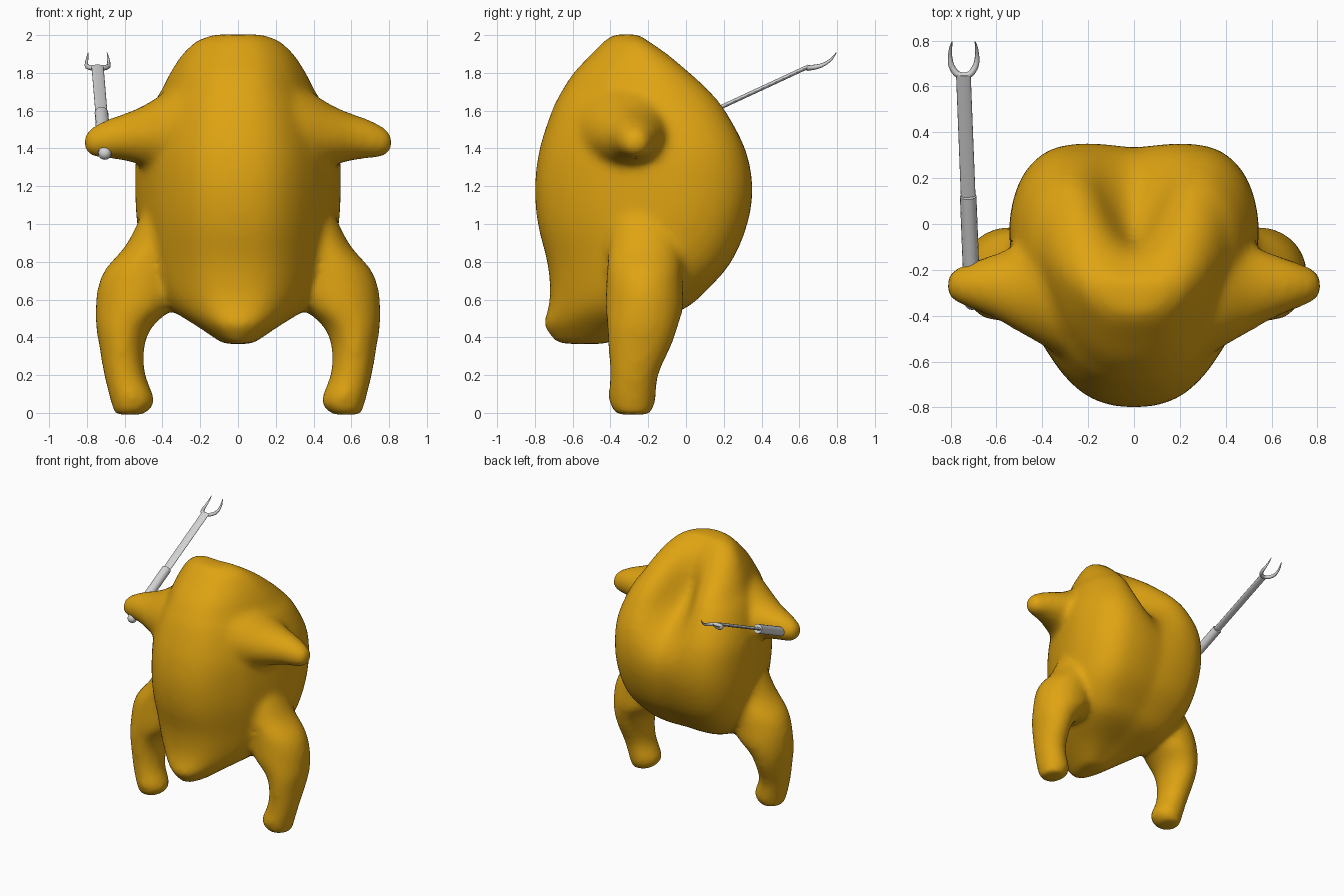
import bpy, bmesh, math
from mathutils import Vector

cube = bpy.data.objects.get("Cube")
if cube:
    bpy.data.objects.remove(cube, do_unlink=True)


def material(name, rgb, rough):
    m = bpy.data.materials.new(name)
    m.use_nodes = True
    m.diffuse_color = (*rgb, 1)
    bsdf = m.node_tree.nodes["Principled BSDF"]
    bsdf.inputs["Base Color"].default_value = (*rgb, 1)
    bsdf.inputs["Roughness"].default_value = rough
    return m


golden = material("roasted golden skin", (0.74, 0.37, 0.006), 0.6)
steel = material("pale steel", (0.66, 0.66, 0.66), 0.5)


def loft(bm, rings):
    """Skin a closed solid through a list of rings."""
    loops = [[bm.verts.new(p) for p in ring] for ring in rings]
    n = len(loops[0])
    for a, b in zip(loops, loops[1:]):
        for i in range(n):
            j = (i + 1) % n
            bm.faces.new((a[i], a[j], b[j], b[i]))
    bm.faces.new(loops[0][::-1])
    bm.faces.new(loops[-1])


def refine(rows, steps=3):
    """Smooth Catmull-Rom interpolation between rows of numbers."""
    out = []
    for i in range(len(rows) - 1):
        p0, p1, p2, p3 = (rows[max(0, i - 1)], rows[i], rows[i + 1],
                          rows[min(len(rows) - 1, i + 2)])
        for s in range(steps):
            t = s / steps
            out.append([b + 0.5 * t * (c - a + t * (2 * a - 5 * b + 4 * c - d
                        + t * (3 * (b - c) + d - a)))
                        for a, b, c, d in zip(p0, p1, p2, p3)])
    return out + [list(rows[-1])]


def ellipse(n=20):
    return [(math.cos(math.tau * i / n), math.sin(math.tau * i / n)) for i in range(n)]


bm = bmesh.new()

# Torso: one half outline, narrow at the breast and wide at the back
half = refine([(0, -1), (.2, -.98), (.38, -.91), (.53, -.79), (.66, -.63), (.8, -.4),
               (.94, -.02), (1, .36), (.91, .72), (.69, .94), (.36, 1), (0, .98)])
outline = half + [(-x, y) for x, y in half[-2:0:-1]]

# Height, breast y, back y, half width
torso = refine([
    (.365, -.68, -.42, .08), (.46, -.75, -.24, .22), (.55, -.73, -.01, .36),
    (.65, -.72, .11, .44), (.8, -.735, .24, .5), (1, -.785, .325, .535),
    (1.2, -.80, .355, .545), (1.4, -.775, .325, .535), (1.6, -.71, .23, .47),
    (1.7, -.66, .155, .41), (1.8, -.595, .05, .36), (1.9, -.50, -.075, .295),
    (1.97, -.43, -.18, .22), (2.004, -.38, -.23, .13)])
rings = []
for z, front, back, w in torso:
    ring = []
    for u, v in outline:
        x, y = u * w, (front + back) / 2 + v * (back - front) / 2
        # Hollow running down the upper back
        if v > 0:
            y -= .25 * v * math.exp(-(x / .15) ** 2 - ((z - 1.62) / .25) ** 2)
        ring.append(Vector((x, y, z)))
    rings.append(ring)
loft(bm, rings)

# Drumsticks: height, inner x, outer x, centre y, radius y
leg = refine([
    (-.01, .5, .655, -.28, .09), (.06, .438, .675, -.285, .125),
    (.2, .49, .71, -.275, .13), (.35, .495, .735, -.245, .168),
    (.46, .45, .753, -.23, .19), (.56, .34, .755, -.22, .208),
    (.66, .3, .745, -.22, .205), (.76, .3, .705, -.22, .2), (.88, .3, .6, -.22, .19),
    (1, .3, .535, -.22, .17), (1.1, .3, .49, -.22, .13)])
# Wings: x, centre y, radius y, centre z, radius z
wing = refine([
    (.28, -.29, .31, 1.48, .28), (.4, -.285, .245, 1.48, .21),
    (.5, -.283, .19, 1.468, .16), (.6, -.272, .145, 1.46, .125),
    (.68, -.268, .114, 1.452, .106), (.76, -.268, .082, 1.436, .084),
    (.815, -.268, .05, 1.43, .045)])
for side in (1, -1):
    loft(bm, [[(side * ((a + b) / 2 + (b - a) / 2 * c), cy + ry * s, z)
               for c, s in ellipse()] for z, a, b, cy, ry in leg])
    loft(bm, [[(side * x, cy + ry * c, cz + rz * s) for c, s in ellipse()]
              for x, cy, ry, cz, rz in wing])

bmesh.ops.recalc_face_normals(bm, faces=bm.faces)
mesh = bpy.data.meshes.new("roast_bird")
bm.to_mesh(mesh)
bm.free()
bird = bpy.data.objects.new("roast_bird", mesh)
bpy.context.collection.objects.link(bird)
mesh.materials.append(golden)
# Fuse torso, legs and wings into one soft skin
fuse = bird.modifiers.new("fuse", 'REMESH')
fuse.mode = 'VOXEL'
fuse.voxel_size = 0.024
fuse.use_smooth_shade = True
soft = bird.modifiers.new("soften", 'SMOOTH')
soft.factor = 0.5
soft.iterations = 10
for p in mesh.polygons:
    p.use_smooth = True

# Fork axis, from the ball at its butt up to the prongs
butt, neck = Vector((-.705, -.34, 1.375)), Vector((-.743, .63, 1.825))


def smooth(ob, name):
    ob.name = name
    ob.data.materials.append(steel)
    bpy.ops.object.shade_smooth_by_angle(angle=math.radians(40))


def bar(name, t0, t1, width, thick):
    a, b = butt.lerp(neck, t0), butt.lerp(neck, t1)
    bpy.ops.mesh.primitive_cylinder_add(vertices=16, radius=0.5, depth=1,
                                        location=(a + b) / 2)
    ob = bpy.context.object
    ob.rotation_euler = (b - a).to_track_quat('Z', 'Y').to_euler()
    # Local axis that lies along world x carries the width
    across = abs((ob.rotation_euler.to_matrix() @ Vector((1, 0, 0))).x) > 0.7
    ob.scale = (width, thick, (b - a).length) if across else (thick, width, (b - a).length)
    smooth(ob, name)


bar("fork_handle", 0, .475, .072, .07)
bar("fork_shaft", .46, 1.02, .064, .022)
bpy.ops.mesh.primitive_uv_sphere_add(segments=16, ring_count=10, radius=.035, location=butt)
smooth(bpy.context.object, "fork_end_ball")

# Two curved prongs, tapering to their tips
for side, name in ((-1, "fork_prong_right"), (1, "fork_prong_left")):
    path = refine([(0, .645, 1.825, 1.1), (.03, .655, 1.827, 1.1), (.053, .69, 1.832, 1),
                   (.059, .73, 1.845, .75), (.056, .77, 1.873, .5), (.05, .795, 1.907, .15)])
    curve = bpy.data.curves.new(name, 'CURVE')
    curve.dimensions = '3D'
    curve.bevel_depth = .013
    curve.bevel_resolution = 2
    curve.use_fill_caps = True
    spline = curve.splines.new('POLY')
    spline.points.add(len(path) - 1)
    for pt, (x, y, z, r) in zip(spline.points, path):
        pt.co = (neck.x + side * x, y, z, 1)
        pt.radius = r
    spline.use_smooth = True
    curve.materials.append(steel)
    bpy.context.collection.objects.link(bpy.data.objects.new(name, curve))
